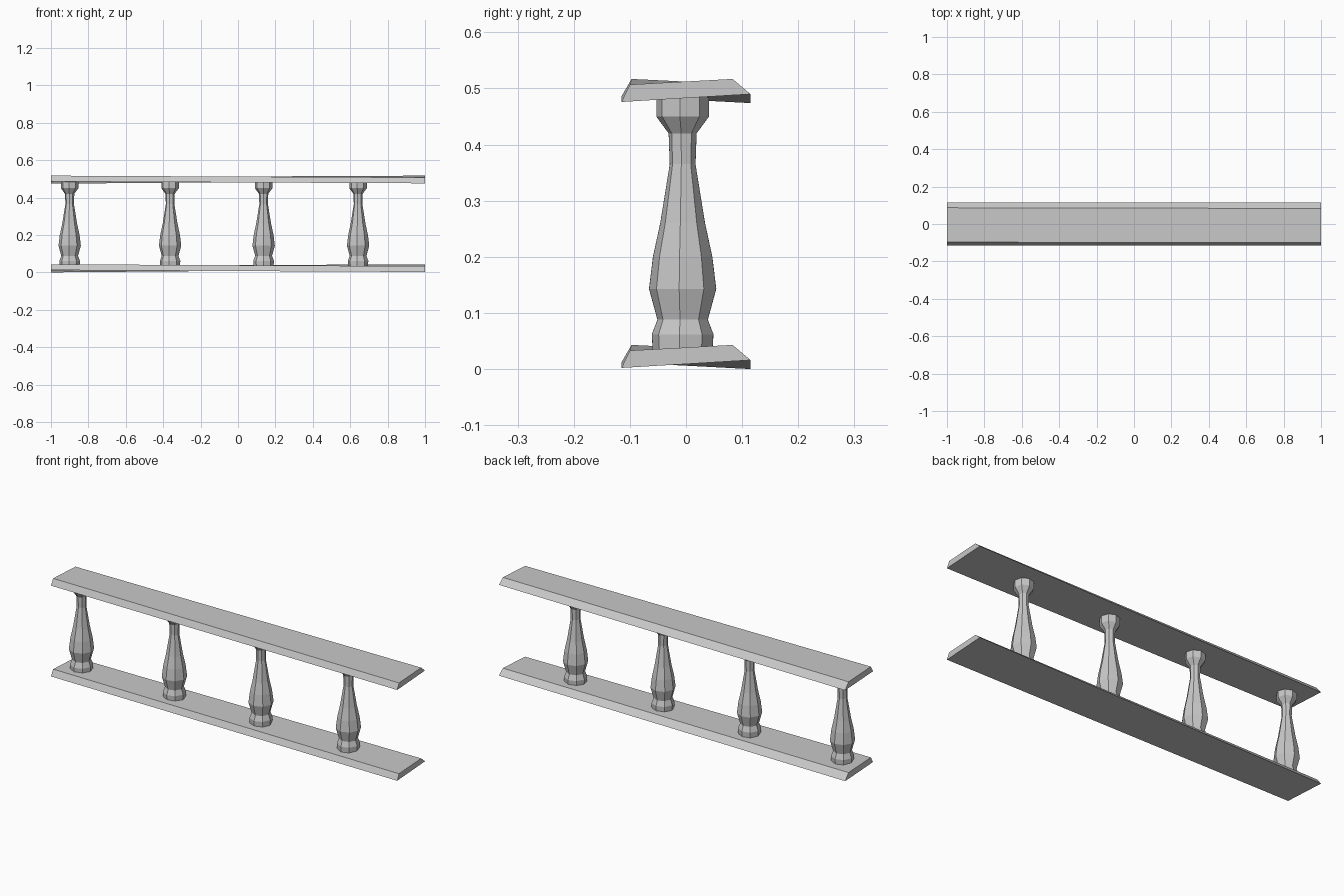
import bpy
import math
import random

cube = bpy.data.objects.get("Cube")
if cube:
    bpy.data.objects.remove(cube, do_unlink=True)

random.seed(4)

stone = bpy.data.materials.new("grey_stone")
stone.use_nodes = True
GREY = (0.58, 0.58, 0.58, 1)
stone.diffuse_color = GREY
stone.node_tree.nodes["Principled BSDF"].inputs["Base Color"].default_value = GREY


def add_part(name, rings):
    """Skin matching rings of points and cap both ends."""
    n = len(rings[0])
    verts = [p for ring in rings for p in ring]
    faces = [list(range(n))[::-1], [len(verts) - n + i for i in range(n)]]
    for r in range(len(rings) - 1):
        for i in range(n):
            j = (i + 1) % n
            faces.append([r * n + i, r * n + j, (r + 1) * n + j, (r + 1) * n + i])
    mesh = bpy.data.meshes.new(name)
    mesh.from_pydata(verts, [], faces)
    mesh.materials.append(stone)
    obj = bpy.data.objects.new(name, mesh)
    bpy.context.collection.objects.link(obj)
    return obj


# Rails: bevelled planks, tilted in opposite directions at the two ends
left_end = [(-0.115, 0.012), (0.115, 0.0), (0.087, 0.034), (-0.097, 0.043)]
right_end = [(-0.115, 0.002), (0.115, 0.016), (0.083, 0.043), (-0.1, 0.033)]
for name, z0 in (("bottom_rail", 0.0), ("top_rail", 0.474)):
    add_part(name, [[(x, y, z + z0) for y, z in end]
                    for x, end in ((-1, left_end), (1, right_end))])

# Balusters: eight-sided turned posts (height, radius across flats' corners)
profile = [(0.025, 0.053), (0.062, 0.055), (0.088, 0.045), (0.143, 0.060),
           (0.2, 0.053), (0.26, 0.04), (0.365, 0.023), (0.42, 0.025),
           (0.45, 0.047), (0.485, 0.047)]
for k, x in enumerate((-0.9, -0.363, 0.137, 0.642)):
    turn = random.uniform(-0.15, 0.15)
    rings = []
    for z, r in profile:
        ring = []
        for i in range(8):
            a = turn + i * math.tau / 8
            ring.append((x + r * math.cos(a), -0.006 + r * math.sin(a), z))
        rings.append(ring)
    add_part(f"baluster_{k + 1}", rings)
